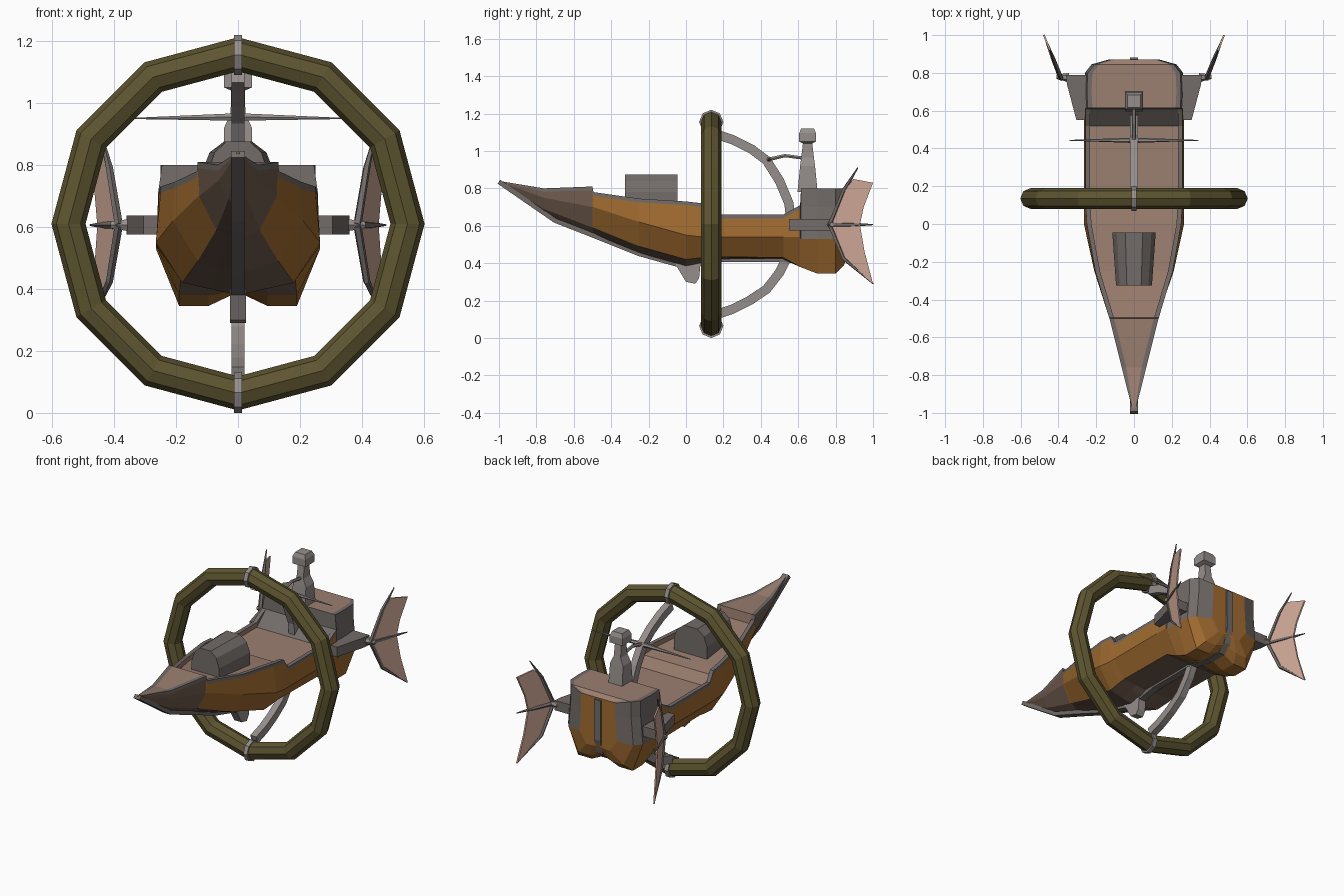
import bpy, bmesh
from math import cos, sin, pi
from mathutils import Vector

if "Cube" in bpy.data.objects:
    bpy.data.objects.remove(bpy.data.objects["Cube"])


def material(name, r, g, b):
    m = bpy.data.materials.new(name)
    m.diffuse_color = (r, g, b, 1)
    m.use_nodes = True
    m.node_tree.nodes["Principled BSDF"].inputs["Base Color"].default_value = m.diffuse_color
    return m


ORANGE = material("orange_planks", 0.36, 0.15, 0.03)
BROWN = material("dark_planks", 0.17, 0.11, 0.08)
DECK = material("deck_wood", 0.33, 0.21, 0.16)
GREY = material("trim", 0.17, 0.15, 0.14)
METAL = material("metal", 0.30, 0.27, 0.26)
OLIVE = material("ring_wood", 0.11, 0.09, 0.03)
SKIN = material("fin_skin", 0.60, 0.38, 0.30)
MATS = [ORANGE, BROWN, DECK, GREY]


def loft(name, rings, mats, pick=None):
    """Skin a list of equal closed rings and cap both ends."""
    bm = bmesh.new()
    vs = [[bm.verts.new(p) for p in ring] for ring in rings]
    n = len(rings[0])
    for i in range(len(vs) - 1):
        for j in range(n):
            k = (j + 1) % n
            f = bm.faces.new((vs[i][j], vs[i][k], vs[i + 1][k], vs[i + 1][j]))
            if pick:
                f.material_index = pick(i, j)
    for ring in (vs[0], vs[-1]):
        bm.faces.new(ring)
    bmesh.ops.remove_doubles(bm, verts=bm.verts, dist=0.0005)
    bmesh.ops.recalc_face_normals(bm, faces=bm.faces)
    me = bpy.data.meshes.new(name)
    bm.to_mesh(me)
    bm.free()
    for m in mats:
        me.materials.append(m)
    ob = bpy.data.objects.new(name, me)
    bpy.context.collection.objects.link(ob)
    return ob


def ribbon(name, path, thick, half, mat):
    """Rectangular bar following a path in the y-z plane at x = 0."""
    pts = [Vector((0, y, z)) for y, z in path]
    rings = []
    for i, p in enumerate(pts):
        t = (pts[min(i + 1, len(pts) - 1)] - pts[max(i - 1, 0)]).normalized()
        n = Vector((0, -t.z, t.y)) * thick / 2
        x = Vector((half, 0, 0))
        rings.append([p + n + x, p + n - x, p - n - x, p - n + x])
    return loft(name, rings, [mat])


def rod(name, path, radii, mat, sides=6):
    """Round bar through 3D points with a radius at each."""
    pts = [Vector(p) for p in path]
    q = (pts[-1] - pts[0]).to_track_quat('Z', 'Y')
    rings = [[p + q @ Vector((r * cos(2 * pi * k / sides), r * sin(2 * pi * k / sides), 0))
              for k in range(sides)] for p, r in zip(pts, radii)]
    return loft(name, rings, [mat])


# Hull stations: y, top width/z, mid width/z, bilge width/z, keel z
STATIONS = [
    (-1.0, .004, .84, .004, .836, .003, .834, .832),
    (-.76, .065, .80, .062, .75, .03, .69, .66),
    (-.50, .13, .81, .125, .70, .07, .59, .55),
    (-.495, .132, .78, .127, .70, .07, .59, .548),
    (-.25, .205, .745, .21, .62, .13, .49, .45),
    (0, .25, .73, .265, .55, .18, .42, .38),
    (.09, .255, .72, .265, .54, .185, .43, .40),
    (.13, .258, .66, .265, .54, .185, .435, .42),
    (.52, .258, .66, .265, .54, .185, .43, .42),
    (.61, .258, .71, .265, .54, .19, .38, .40),
    (.615, .245, .80, .265, .53, .19, .378, .40),
    (.70, .25, .80, .265, .53, .19, .345, .39),
    (.80, .245, .80, .26, .53, .19, .345, .39),
    (.845, .21, .80, .225, .53, .155, .39, .42),
    (.872, .12, .78, .13, .54, .08, .47, .48),
]
rings = []
for y, wt, zt, wm, zm, wb, zb, zk in STATIONS:
    band = min(.1 if y > .612 else .02, (zt - zm) / 2.7)
    drop = .03 if -.5 < y < .6 else 0
    wi = max(wt - .025, wt * .6)
    half = [(wb * .5, min(zb, (zb + zk) / 2)), (wb, zb), (wm, zm), (wt, zt - band),
            (wt, zt), (wi, zt), (wi, zt - drop)]
    loop = [(0, zk)] + half + [(0, zt - drop)] + [(-x, z) for x, z in reversed(half)]
    rings.append([(x, y, z) for x, z in loop])


def hull_paint(i, j):
    j = min(j, 15 - j)
    if j >= 6:
        return 3 if i in (8, 9) else 2
    if j >= 3:
        return 1 if j == 3 and i < 2 else (3 if j > 3 else 0 if i < 9 and j == 3 else 3)
    return 1 if j < 2 and i < 9 or i < 2 else 0


# column 3 is the upper plank strip, column 4 the rail
loft("hull", rings, MATS, hull_paint)

# Keel strip from prow to stern, and the fin below it
ribbon("keel_strip", [(-1, .835), (-.7, .628), (-.5, .55), (-.25, .45), (0, .38), (.09, .40),
                      (.2, .42), (.52, .42), (.7, .39), (.8, .39), (.845, .43),
                      (.87, .52), (.868, .77)], .025, .022, GREY)
fin = [(-.06, .40), (0, .30), (.05, .29), (.07, .32), (.08, .42)]
loft("keel_fin", [[(s * .026, y, z) for y, z in fin] for s in (-1, 1)], [METAL])

# Half-round cabin on the fore deck
rings = []
for y, w in ((-.325, .095), (-.045, .115)):
    half = [(w, .69), (w, .78), (w * .8, .84), (w * .4, .875)]
    rings.append([(x, y, z) for x, z in half + [(-x, z) for x, z in reversed(half)]])
loft("cabin", rings, [GREY])

# Big twelve-sided ring with clamps
bpy.ops.mesh.primitive_torus_add(major_segments=12, minor_segments=8, major_radius=.547,
                                 minor_radius=.055, location=(0, .135, .61),
                                 rotation=(pi / 2, 0, 0))
ring = bpy.context.object
ring.name = "ring"
ring.data.materials.append(OLIVE)
for label, z in (("upper", 1.155), ("lower", .065)):
    rod(label + "_clamp", [(-.013, .135, z), (.013, .135, z)], [.065] * 2, METAL, 8)

# Curved arms joining ring and hull
ribbon("upper_arm", [(.16, 1.09), (.25, 1.06), (.35, 1.01), (.43, .95), (.50, .84),
                     (.55, .72), (.56, .64)], .05, .021, METAL)
ribbon("lower_arm", [(.16, .125), (.25, .155), (.34, .20), (.43, .26), (.50, .35),
                     (.55, .45)], .05, .021, METAL)

# Stern post with square head
post = [(.78, .048, .054), (.92, .045, .04), (.965, .024, .034), (1.04, .022, .025),
        (1.05, .045, .045), (1.095, .045, .045), (1.12, .034, .034)]
loft("stern_post", [[(sx * a, .65 + sy * b, z) for sx, sy in ((1, 1), (-1, 1), (-1, -1), (1, -1))]
                    for z, a, b in post], [METAL])

# Cross spar on the upper arm, tied to the post
rod("cross_spar", [(-.345, .443, .95), (0, .443, .955), (.345, .443, .95)],
    [.002, .014, .002], METAL)
rod("spar_stay", [(0, .42, .95), (0, .53, .975), (0, .64, .96)], [.012, .01, .01], METAL)

# Side brackets and fishtail fins
BRACKET = [(.22, .79), (.36, .79), (.355, .74), (.305, .55), (.22, .55)]
SKIN_TOP = [(.77, .61), (.84, .78), (.895, .85), (1.0, .83), (.95, .70)]
SKIN_LOW = [(.93, .605), (.955, .46), (1.0, .29), (.86, .41), (.82, .48)]


def on_fin(s, y, z, off=0):
    return (s * (.385 + (y - .77) * .4 + off), y, z)


for s, side in ((1, "right"), (-1, "left")):
    loft(side + "_bracket", [[(s * x, y, z) for x, y in BRACKET] for z in (.575, .637)], [GREY])
    rod(side + "_fin_pivot", [(s * .345, .775, .606), (s * .41, .78, .606)], [.024, .012], METAL)
    loft(side + "_fin", [[on_fin(s, y, z, o) for y, z in SKIN_TOP + SKIN_LOW]
                         for o in (-.005, .005)], [SKIN])
    ribs = {"upper": [(.77, .606), (.845, .79), (.918, .91)],
            "middle": [(.77, .606), (.88, .606), (1.0, .606)],
            "lower": [(.77, .606), (.845, .425), (1.0, .29)]}
    for label, path in ribs.items():
        rod(side + "_" + label + "_rib", [on_fin(s, y, z) for y, z in path],
            [.014, .012, .003], GREY, 5)
